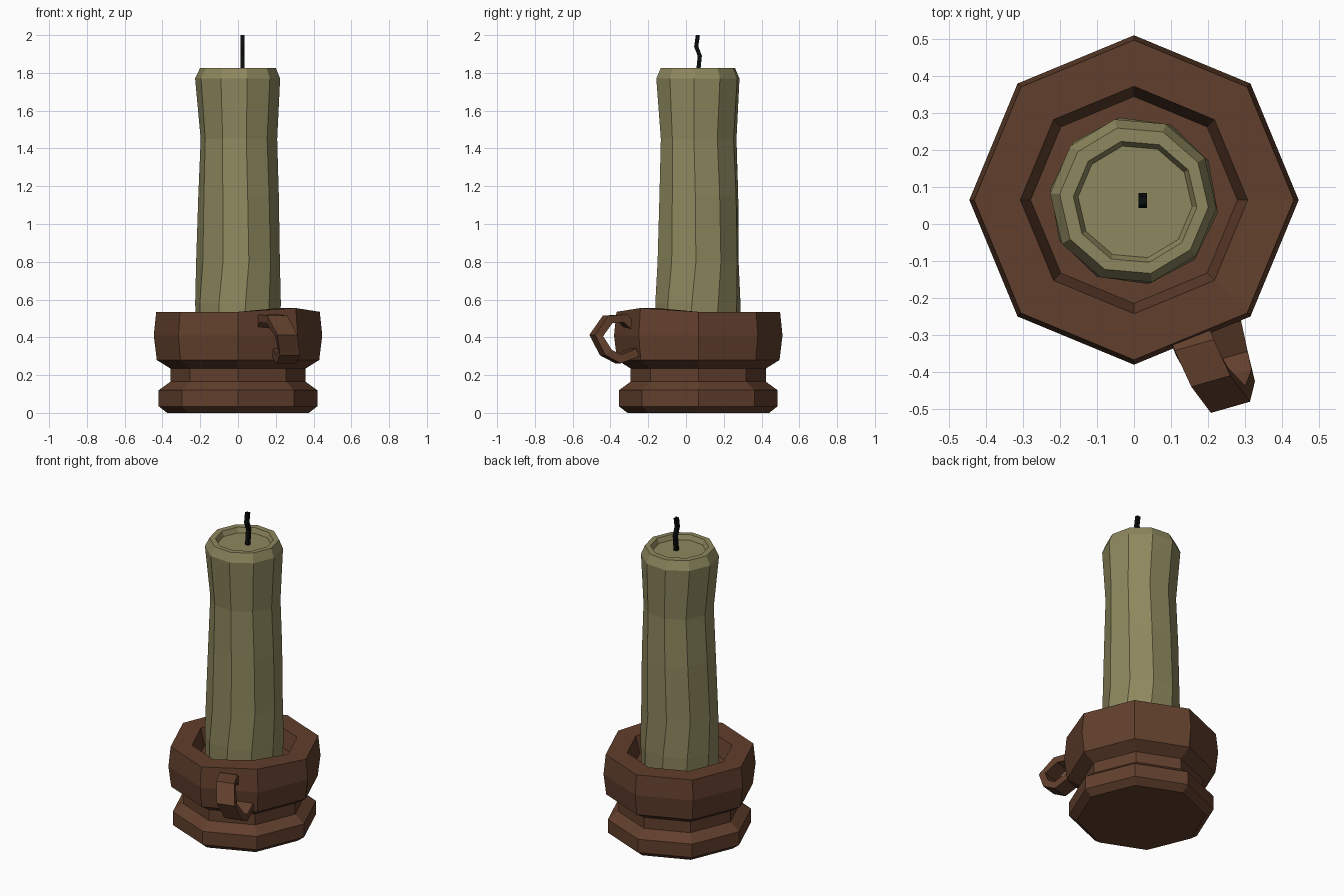
import bpy, bmesh
from math import sin, cos, radians, tau
from mathutils import Vector

if "Cube" in bpy.data.objects:
    bpy.data.objects.remove(bpy.data.objects["Cube"])


def material(name, rgb):
    m = bpy.data.materials.new(name)
    m.diffuse_color = (*rgb, 1)
    m.use_nodes = True
    m.node_tree.nodes["Principled BSDF"].inputs["Base Color"].default_value = m.diffuse_color
    return m


def skin(name, rings, mat):
    """Join rings of points into a closed, flat-shaded tube."""
    bm = bmesh.new()
    loops = [[bm.verts.new(p) for p in ring] for ring in rings]
    n = len(loops[0])
    for a, b in zip(loops, loops[1:]):
        for i in range(n):
            j = (i + 1) % n
            bm.faces.new((a[i], a[j], b[j], b[i]))
    bm.faces.new(loops[0][::-1])
    bm.faces.new(loops[-1])
    bmesh.ops.recalc_face_normals(bm, faces=bm.faces)
    mesh = bpy.data.meshes.new(name)
    bm.to_mesh(mesh)
    bm.free()
    mesh.materials.append(mat)
    ob = bpy.data.objects.new(name, mesh)
    bpy.context.collection.objects.link(ob)
    return ob


def ring(n, r, z, cx=0.0, cy=0.065, turn=0.0):
    return [(cx + r * cos(tau * i / n + radians(turn)),
             cy + r * sin(tau * i / n + radians(turn)), z) for i in range(n)]


def strip(name, path, side, width, thick, mat):
    """Sweep a rectangle along a path, keeping its width along side."""
    pts = [Vector(p) for p in path]
    side = Vector(side).normalized()
    rings = []
    for i, p in enumerate(pts):
        tangent = pts[min(i + 1, len(pts) - 1)] - pts[max(i - 1, 0)]
        out = tangent.cross(side).normalized() * thick / 2
        w = side * width / 2
        rings.append([p + w + out, p - w + out, p - w - out, p + w - out])
    return skin(name, rings, mat)


brown = material("brown_clay", (0.12, 0.05, 0.026))
wax = material("old_wax", (0.27, 0.245, 0.112))
black = material("burnt_wick", (0.003, 0.004, 0.004))

# Octagonal holder: foot, neck, bowl, rim and inner well
profile = [(0.375, 0), (0.42, 0.035), (0.42, 0.12), (0.358, 0.165),
           (0.358, 0.235), (0.43, 0.28), (0.446, 0.41), (0.433, 0.535),
           (0.308, 0.535), (0.28, 0.43)]
holder = skin("candle_holder", [ring(8, r, z) for r, z in profile], brown)
# One slightly lifted rim corner above the handle
for v in holder.data.vertices:
    if v.co.z > 0.53 and v.co.x > 0.1 and -0.3 < v.co.y < -0.1:
        v.co.z += 0.02

# Ten-sided, slightly bent candle with a sunken top: r, z, cx, cy, turn
candle = [(0.225, 0.42, 0, 0.062, -10), (0.229, 0.58, 0, 0.063, -8),
          (0.222, 0.80, 0, 0.064, -3), (0.214, 1.15, 0.003, 0.068, -5),
          (0.204, 1.45, 0.005, 0.067, -7), (0.226, 1.77, -0.002, 0.063, -5),
          (0.202, 1.825, 0, 0.063, -5), (0.168, 1.825, 0.003, 0.06, -5),
          (0.155, 1.795, 0.003, 0.06, -5)]
skin("candle", [ring(10, *c) for c in candle], wax)

# Crooked wick
strip("wick", [(0.024, 0.062, 1.78), (0.024, 0.073, 1.89),
               (0.024, 0.054, 1.94), (0.024, 0.063, 2.0)],
      (1, 0, 0), 0.023, 0.022, black)

# Tilted finger loop on the bowl
strip("handle", [(0.14, -0.27, 0.44), (0.165, -0.335, 0.50),
                 (0.205, -0.415, 0.495), (0.255, -0.475, 0.41),
                 (0.27, -0.425, 0.32), (0.255, -0.36, 0.285),
                 (0.235, -0.27, 0.32)],
      (0.95, 0.27, 0), 0.11, 0.045, brown)
